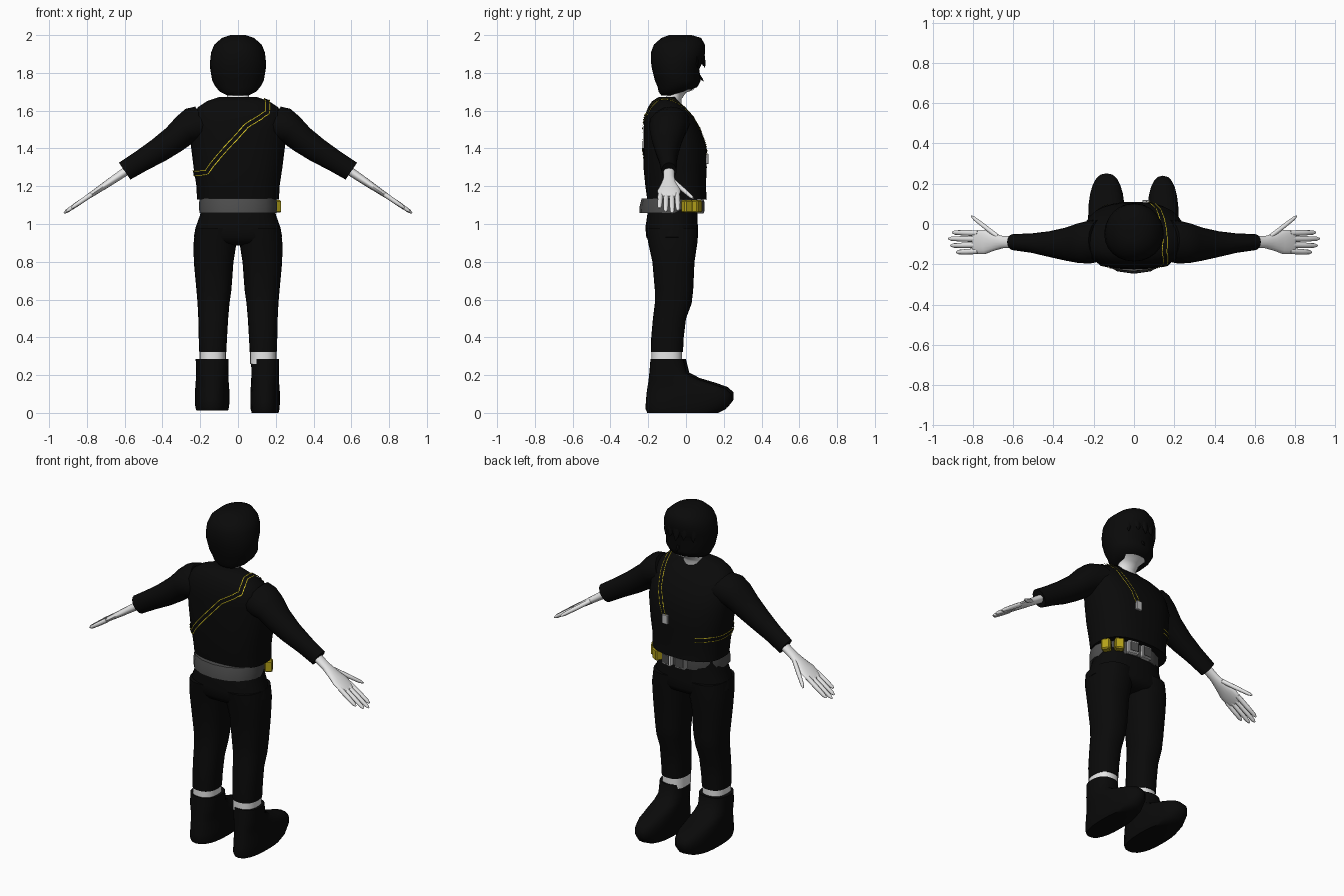
import bpy, bmesh
from math import cos, sin, pi, copysign
from mathutils import Vector, Matrix
from mathutils.bvhtree import BVHTree

if "Cube" in bpy.data.objects:
    bpy.data.objects.remove(bpy.data.objects["Cube"])


def material(name, r, g, b):
    m = bpy.data.materials.new(name)
    m.use_nodes = True
    m.diffuse_color = (r, g, b, 1)
    node = m.node_tree.nodes["Principled BSDF"]
    node.inputs["Base Color"].default_value = (r, g, b, 1)
    node.inputs["Roughness"].default_value = 0.9
    return m


BLACK = material("black cloth", 0.003, 0.003, 0.003)
GREY = material("belt grey", 0.075, 0.075, 0.075)
WHITE = material("pale skin", 0.8, 0.8, 0.8)
METAL = material("light metal", 0.5, 0.5, 0.5)
YELLOW = material("pouch yellow", 0.46, 0.36, 0.01)
TRIM = material("trim yellow", 0.75, 0.62, 0.02)


def finish(name, bm, mat, angle=0.9):
    mesh = bpy.data.meshes.new(name)
    bm.to_mesh(mesh)
    bm.free()
    obj = bpy.data.objects.new(name, mesh)
    bpy.context.collection.objects.link(obj)
    mesh.materials.append(mat)
    bpy.ops.object.select_all(action="DESELECT")
    obj.select_set(True)
    bpy.context.view_layer.objects.active = obj
    bpy.ops.object.shade_smooth_by_angle(angle=angle)
    return obj


def oval(centre, u, v, power=2.0, n=20):
    """Closed superellipse ring spanned by the half-axes u and v."""
    def curve(c):
        return copysign(abs(c) ** (2 / power), c)
    return [centre + u * curve(cos(2 * pi * i / n)) + v * curve(sin(2 * pi * i / n))
            for i in range(n)]


def loft(name, rings, mat):
    """Skin a stack of rings and cap both ends."""
    bm = bmesh.new()
    loops = [[bm.verts.new(p) for p in ring] for ring in rings]
    n = len(loops[0])
    for a, b in zip(loops, loops[1:]):
        for i in range(n):
            j = (i + 1) % n
            bm.faces.new((a[i], a[j], b[j], b[i]))
    bm.faces.new(loops[0])
    bm.faces.new(loops[-1])
    bmesh.ops.recalc_face_normals(bm, faces=bm.faces)
    return finish(name, bm, mat)


def stack(name, rows, mat, power=2.4, n=24):
    """Loft from rows of height, x range and y range."""
    rings = []
    for z, x0, x1, y0, y1 in rows:
        c = Vector(((x0 + x1) / 2, (y0 + y1) / 2, z))
        rings.append(oval(c, Vector(((x1 - x0) / 2, 0, 0)),
                          Vector((0, (y1 - y0) / 2, 0)), power, n))
    return loft(name, rings, mat)


def even(rows):
    return [(z, -w, w, y0, y1) for z, w, y0, y1 in rows]


def box(name, loc, size, turn, mat):
    bm = bmesh.new()
    bmesh.ops.create_cube(bm, size=1)
    bm.transform(Matrix.Translation(loc) @ Matrix.Rotation(turn, 4, "Z")
                 @ Matrix.Diagonal((*size, 1)))
    bmesh.ops.bevel(bm, geom=bm.edges[:], offset=min(size) * 0.15, segments=1,
                    affect="EDGES")
    return finish(name, bm, mat, 0.3)


# Head, face and neck
stack("head_hair", even([
    (1.68, 0.055, -0.13, -0.07), (1.70, 0.095, -0.145, 0.0),
    (1.725, 0.118, -0.15, 0.06), (1.76, 0.137, -0.165, 0.078),
    (1.82, 0.147, -0.18, 0.07), (1.86, 0.148, -0.186, 0.09),
    (1.91, 0.142, -0.185, 0.102), (1.95, 0.125, -0.17, 0.1),
    (1.985, 0.085, -0.13, 0.08), (2.0, 0.04, -0.09, 0.03)]), BLACK, 2.1)
stack("neck", even([
    (1.6, 0.07, -0.15, -0.02), (1.66, 0.058, -0.115, -0.025),
    (1.695, 0.06, -0.09, 0.0), (1.712, 0.075, -0.08, 0.045)]), WHITE, 2)


def tuft(name, top, tip, width):
    top, tip = Vector(top), Vector(tip)
    side, depth = Vector((width, 0, 0)), Vector((0, 0.012, 0))
    loft(name, [oval(top, side, depth, 2, 6),
                oval(top.lerp(tip, 0.6), side * 0.7, depth * 0.8, 2, 6),
                oval(tip, side * 0.08, depth * 0.1, 2, 6)], BLACK)


for i in range(5):
    x = -0.08 + 0.04 * i
    tuft("fringe", (x, 0.088 - x * x * 5, 1.9),
         (x * 1.15, 0.1 - x * x * 6, 1.825 + 0.012 * (i % 2)), 0.024)
tuft("nose", (0, 0.065, 1.79), (0, 0.092, 1.755), 0.012)

# Jacket body
jacket = stack("jacket", even([
    (1.13, 0.217, -0.205, 0.11), (1.2, 0.22, -0.215, 0.105),
    (1.3, 0.235, -0.225, 0.11), (1.42, 0.25, -0.225, 0.105),
    (1.5, 0.25, -0.225, 0.078), (1.57, 0.245, -0.22, 0.04),
    (1.62, 0.21, -0.2, -0.005), (1.65, 0.165, -0.18, -0.04),
    (1.672, 0.1, -0.145, -0.055)]), BLACK, 2.5, 32)

# Sleeves and hands
UP = Vector((0.56, 0, 0.83))
for s, side in ((1, "left"), (-1, "right")):
    def flip(v):
        return Vector((v[0] * s, v[1], v[2]))

    def limb(name, rows, mat, n=16):
        loft(name, [oval(flip(c), flip(UP * a), Vector((0, b, 0)), 2, n)
                    for c, a, b in rows], mat)

    limb(side + "_sleeve", [
        ((0.165, -0.08, 1.53), 0.11, 0.105), ((0.22, -0.09, 1.525), 0.102, 0.107),
        ((0.28, -0.095, 1.5), 0.082, 0.098), ((0.34, -0.1, 1.447), 0.073, 0.082),
        ((0.42, -0.1, 1.39), 0.066, 0.064), ((0.51, -0.095, 1.335), 0.058, 0.048),
        ((0.6, -0.09, 1.28), 0.054, 0.04)], BLACK)

    def hand_point(t, y):
        return Vector((0.6 + 0.83 * t, -0.09 + y, 1.275 - 0.56 * t))

    limb(side + "_palm", [
        (hand_point(t, 0), a, b) for t, a, b in (
            (-0.04, 0.024, 0.028), (0.06, 0.021, 0.03), (0.12, 0.019, 0.044),
            (0.17, 0.016, 0.06), (0.22, 0.014, 0.059), (0.24, 0.01, 0.055))], WHITE)
    digits = [(0.21, -0.045, 0.34, -0.05), (0.21, -0.015, 0.375, -0.017),
              (0.21, 0.015, 0.387, 0.017), (0.21, 0.044, 0.365, 0.048),
              (0.09, 0.025, 0.25, 0.128)]
    for t0, y0, t1, y1 in digits:
        limb(side + "_finger", [
            (hand_point(t0 + (t1 - t0) * k, y0 + (y1 - y0) * k), r, r * 1.1)
            for k, r in ((0, 0.013), (0.5, 0.0125), (0.9, 0.01), (1, 0.004))], WHITE, 8)

# Trousers
stack("trouser_hips", even([
    (1.11, 0.195, -0.2, 0.06), (1.05, 0.2, -0.205, 0.06), (0.98, 0.225, -0.215, 0.063),
    (0.93, 0.234, -0.21, 0.064), (0.9, 0.2, -0.19, 0.05), (0.885, 0.08, -0.13, 0.0)]), BLACK)
for s, side in ((1, "left"), (-1, "right")):
    def leg(name, rows, mat):
        stack(name, [(z, min(a * s, b * s), max(a * s, b * s), y0, y1)
                     for z, a, b, y0, y1 in rows], mat)

    leg(side + "_trouser_leg", [
        (0.98, 0.0, 0.225, -0.213, 0.062), (0.9, 0.008, 0.235, -0.2, 0.06),
        (0.8, 0.024, 0.234, -0.178, 0.045), (0.65, 0.035, 0.22, -0.165, 0.038),
        (0.58, 0.045, 0.214, -0.165, 0.03), (0.5, 0.052, 0.21, -0.175, 0.0),
        (0.4, 0.058, 0.208, -0.184, -0.012), (0.322, 0.062, 0.205, -0.185, -0.016)], BLACK)
    leg(side + "_ankle", [
        (0.33, 0.064, 0.203, -0.183, -0.02), (0.26, 0.064, 0.203, -0.183, -0.02)], WHITE)

# Boots, slightly different in stance
for side, x0, x1, lift, reach in (("left", 0.065, 0.222, 0.0, 0.0),
                                  ("right", -0.228, -0.045, 0.012, 0.012)):
    stack(side + "_boot", [
        (z + lift * (0.3 - z) / 0.3, x0 + inset, x1 - inset, y0, y1 + reach)
        for z, inset, y0, y1 in (
            (0.0, 0.008, -0.205, 0.17), (0.02, 0.002, -0.214, 0.21),
            (0.06, 0, -0.212, 0.24), (0.1, 0, -0.208, 0.24), (0.13, 0.002, -0.204, 0.21),
            (0.155, 0.004, -0.2, 0.14), (0.18, 0.005, -0.197, 0.06),
            (0.21, 0.006, -0.194, 0.005), (0.285, 0.004, -0.188, -0.013))], BLACK)

# Belt with pouches and buckles
stack("belt", even([(1.057, 0.204, -0.247, 0.07), (1.095, 0.207, -0.245, 0.075),
                    (1.135, 0.204, -0.235, 0.075)]), GREY, 2.1, 16)
box("side_pouch", (0.2, 0.005, 1.093), (0.05, 0.045, 0.066), -1.0, YELLOW)
box("front_pouch", (0.15, 0.055, 1.093), (0.052, 0.045, 0.066), -0.55, YELLOW)
for name, x, turn, frame in (("main_buckle", 0.07, -0.2, WHITE),
                             ("spare_buckle", -0.02, 0.0, METAL)):
    box(name, (x, 0.075, 1.093), (0.066, 0.03, 0.074), turn, frame)
    box(name + "_plate", (x, 0.088, 1.093), (0.05, 0.009, 0.056), turn, GREY)

# Shoulder strap laid on the jacket surface
bm = bmesh.new()
bm.from_mesh(jacket.data)
surface = BVHTree.FromBMesh(bm)
bm.free()
path = [Vector(p) for p in (
    (0.06, 0.113, 1.35), (0.12, 0.07, 1.5), (0.155, -0.03, 1.65), (0.155, -0.14, 1.67),
    (0.155, -0.2, 1.59), (0.045, -0.225, 1.52), (-0.18, -0.22, 1.27),
    (-0.235, -0.06, 1.27), (-0.22, 0.08, 1.265), (-0.13, 0.11, 1.26))]
spots = [a.lerp(b, k / 6) for a, b in zip(path, path[1:]) for k in range(6)] + [path[-1]]
laid = [surface.find_nearest(p)[:2] for p in spots]


def ribbon(name, low, high, rise, mat):
    bm = bmesh.new()
    pairs = []
    for i, (p, normal) in enumerate(laid):
        along = laid[min(i + 1, len(laid) - 1)][0] - laid[max(i - 1, 0)][0]
        across = normal.cross(along).normalized()
        pairs.append([bm.verts.new(p + normal * rise + across * k) for k in (low, high)])
    for (a, b), (c, d) in zip(pairs, pairs[1:]):
        bm.faces.new((a, c, d, b))
    finish(name, bm, mat)


ribbon("strap", -0.014, 0.014, 0.006, BLACK)
ribbon("strap_trim", -0.015, -0.01, 0.008, TRIM)
ribbon("strap_trim", 0.01, 0.015, 0.008, TRIM)
box("strap_buckle", (0.06, 0.112, 1.345), (0.036, 0.014, 0.055), 0.0, METAL)
